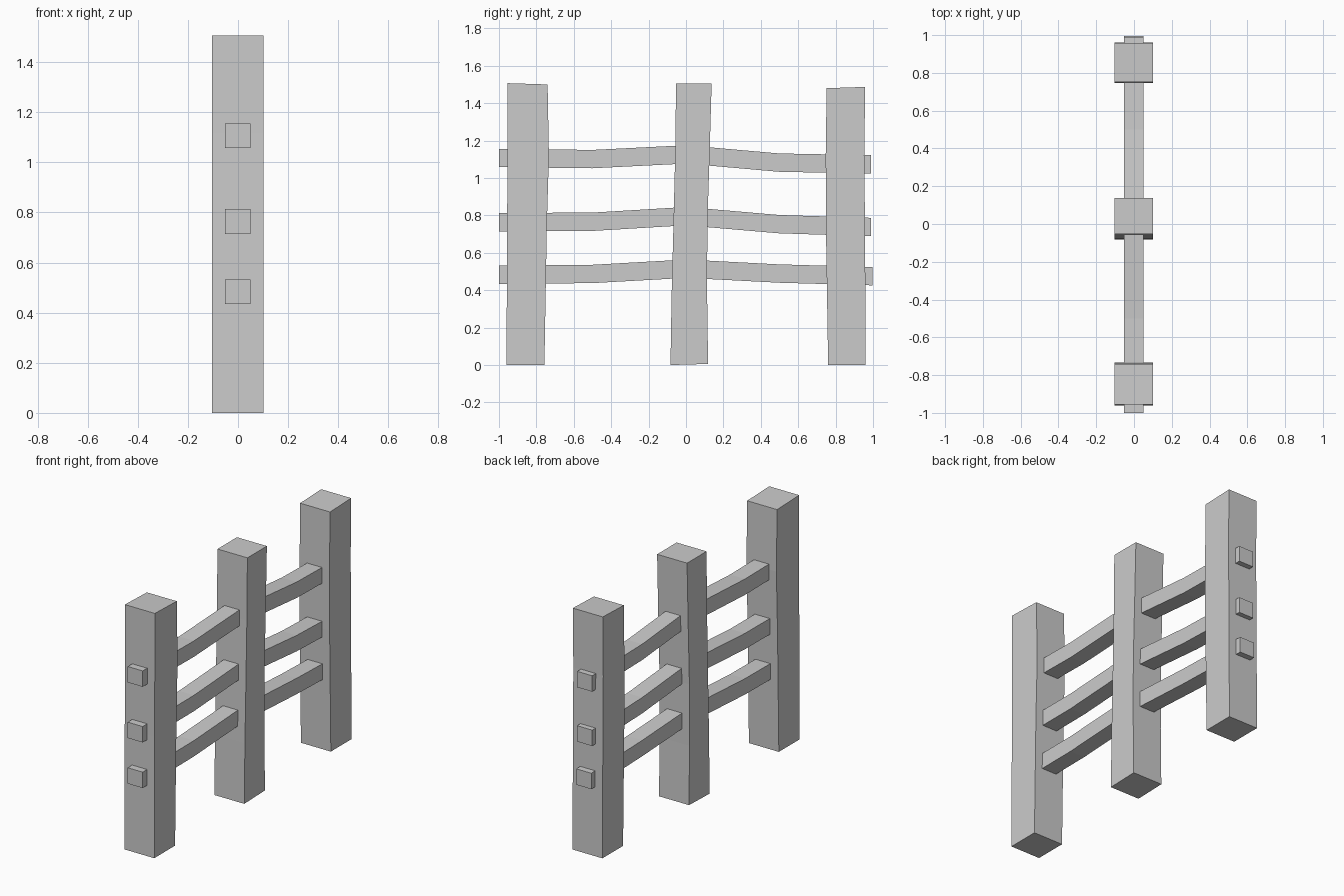
import bpy, bmesh

if "Cube" in bpy.data.objects:
    bpy.data.objects.remove(bpy.data.objects["Cube"])


def loft(name, rings):
    """Closed four-sided beam through a list of rings (4 points each)."""
    bm = bmesh.new()
    loops = [[bm.verts.new(p) for p in ring] for ring in rings]
    for a, b in zip(loops, loops[1:]):
        for i in range(4):
            j = (i + 1) % 4
            bm.faces.new((a[i], a[j], b[j], b[i]))
    bm.faces.new(loops[0][::-1])
    bm.faces.new(loops[-1])
    bmesh.ops.recalc_face_normals(bm, faces=bm.faces[:])
    mesh = bpy.data.meshes.new(name)
    bm.to_mesh(mesh)
    bm.free()
    obj = bpy.data.objects.new(name, mesh)
    bpy.context.collection.objects.link(obj)


def post(name, sections):
    # section: z at low-y edge, z at high-y edge, y min, y max
    x0, x1 = -0.103, 0.101
    loft(name, [[(x0, y0, z0), (x1, y0, z0), (x1, y1, z1), (x0, y1, z1)]
                for z0, z1, y0, y1 in sections])


def rail(name, path):
    # path point: y, z of underside
    x0, x1, h = -0.052, 0.05, 0.098
    loft(name, [[(x0, y, z), (x1, y, z), (x1, y, z + h), (x0, y, z + h)]
                for y, z in path])


# Slightly warped upright posts
post("front_post", [(0, 0, -0.96, -0.757), (0.75, 0.75, -0.956, -0.744),
                    (1.12, 1.12, -0.955, -0.733), (1.507, 1.5, -0.955, -0.74)])
post("middle_post", [(0, 0.006, -0.083, 0.118), (0.37, 0.37, -0.077, 0.113),
                     (0.75, 0.75, -0.067, 0.114), (1.12, 1.12, -0.058, 0.126),
                     (1.505, 1.505, -0.053, 0.137)])
post("back_post", [(0, 0, 0.76, 0.961), (0.75, 0.75, 0.748, 0.957),
                   (1.12, 1.12, 0.747, 0.953), (1.48, 1.487, 0.752, 0.958)])

# Sagging horizontal rails
rail("top_rail", [(-1, 1.058), (-0.5, 1.052), (0, 1.077), (0.5, 1.033), (0.988, 1.024)])
rail("middle_rail", [(-1, 0.715), (-0.5, 0.717), (0, 0.747), (0.5, 0.704), (0.988, 0.689)])
rail("bottom_rail", [(-1, 0.434), (-0.5, 0.438), (0, 0.466), (0.5, 0.44), (0.996, 0.426)])
